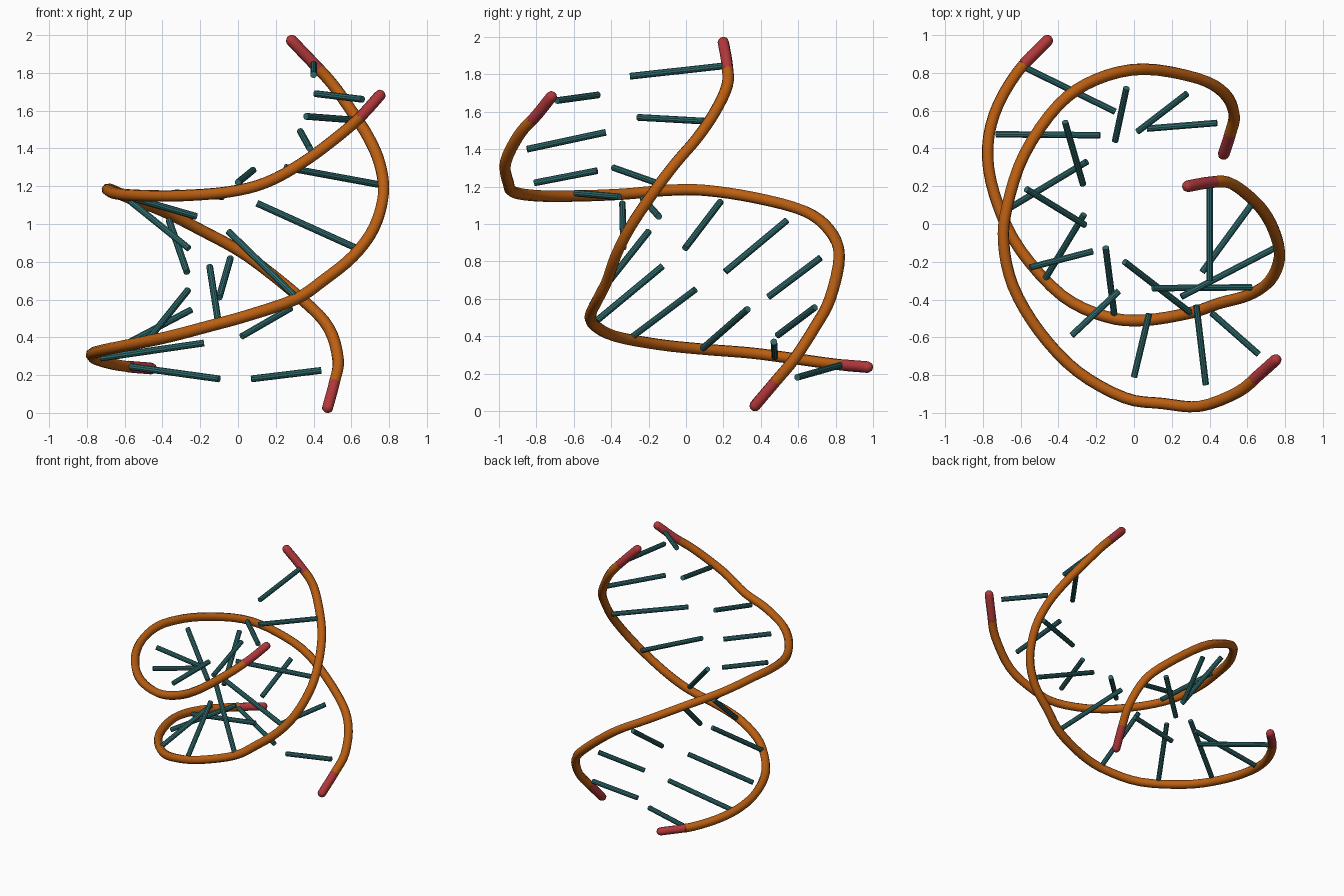
import bpy, math
from mathutils import Vector

if "Cube" in bpy.data.objects:
    bpy.data.objects.remove(bpy.data.objects["Cube"])

TUBE_R, ROD_R = 0.031, 0.018

def material(name, rgb):
    m = bpy.data.materials.new(name)
    m.diffuse_color = (*rgb, 1)
    m.use_nodes = True
    m.node_tree.nodes["Principled BSDF"].inputs["Base Color"].default_value = m.diffuse_color
    return m

ORANGE = material("orange", (0.50, 0.115, 0.006))
RED = material("red", (0.45, 0.04, 0.045))
TEAL = material("teal", (0.03, 0.15, 0.155))

def smooth_path(pts, steps=4):
    """Catmull-Rom samples through the control points."""
    p = [Vector(v) for v in pts]
    p = [2 * p[0] - p[1]] + p + [2 * p[-1] - p[-2]]
    out = []
    for a, b, c, d in zip(p, p[1:], p[2:], p[3:]):
        for i in range(steps):
            t = i / steps
            out.append(0.5 * (2 * b + (c - a) * t + (2 * a - 5 * b + 4 * c - d) * t ** 2
                              + (3 * b - a - 3 * c + d) * t ** 3))
    return out + [p[-2]]

def tube(name, path, mat, round_start=False):
    pts = [(v, 1.0) for v in path]
    if round_start:
        back = (path[0] - path[1]).normalized() * TUBE_R
        pts = [(path[0] + back * math.sin(a), math.cos(a))
               for a in (1.45, 1.1, 0.75, 0.4)] + pts
    cu = bpy.data.curves.new(name, 'CURVE')
    cu.dimensions = '3D'
    cu.bevel_depth, cu.bevel_resolution, cu.use_fill_caps = TUBE_R, 2, True
    s = cu.splines.new('POLY')
    s.points.add(len(pts) - 1)
    for q, (v, r) in zip(s.points, pts):
        q.co, q.radius = (*v, 1), r
    s.use_smooth = True
    cu.materials.append(mat)
    bpy.context.collection.objects.link(bpy.data.objects.new(name, cu))

def rod(name, a, b):
    a, b = Vector(a), Vector(b)
    bpy.ops.mesh.primitive_cylinder_add(vertices=10, radius=ROD_R, depth=(b - a).length,
                                        location=(a + b) / 2)
    o = bpy.context.object
    o.name = name
    o.rotation_euler = (b - a).to_track_quat('Z', 'Y').to_euler()
    o.data.materials.append(TEAL)
    bpy.ops.object.shade_smooth_by_angle()

def strand(name, pts, tip=0.17):
    path = smooth_path(pts)
    n = next(i for i, v in enumerate(path) if (v - path[0]).length > tip)
    m = next(i for i, v in enumerate(path[::-1]) if (v - path[-1]).length > tip)
    tube(name + "_backbone", path[n:len(path) - m], ORANGE)
    tube(name + "_start_tip", path[:n + 1], RED, True)
    tube(name + "_end_tip", path[::-1][:m + 1], RED, True)

# First backbone, bottom to top
strand("first", [
    (.475, .37, .03), (.51, .48, .16), (.53, .58, .28), (.48, .69, .45), (.34, .77, .60),
    (.05, .82, .83), (-.2, .765, .97), (-.4, .63, 1.07), (-.58, .37, 1.14), (-.67, .1, 1.18),
    (-.69, -.1, 1.18), (-.64, -.33, 1.16), (-.5, -.57, 1.15), (-.3, -.78, 1.15),
    (-.05, -.92, 1.17), (.15, -.95, 1.22), (.35, -.965, 1.33), (.55, -.89, 1.48),
    (.66, -.80, 1.58), (.75, -.72, 1.68)])

# Second backbone, top to bottom
strand("second", [
    (.285, .20, 1.97), (.40, .22, 1.85), (.50, .22, 1.74), (.60, .155, 1.60), (.69, .06, 1.46),
    (.75, -.06, 1.32), (.77, -.18, 1.16), (.72, -.30, .98), (.61, -.375, .83),
    (.45, -.42, .70), (.30, -.47, .60), (.05, -.51, .515), (-.15, -.49, .46),
    (-.38, -.38, .40), (-.6, -.14, .355), (-.72, .1, .33), (-.775, .35, .31),
    (-.74, .58, .28), (-.62, .80, .25), (-.46, .97, .235)])

# Rungs of the first strand
for i, (a, b) in enumerate([
        ((.07, .505, .18), (.44, .535, .225)), ((.02, .49, .405), (.28, .69, .555)),
        ((-.1, .44, .61), (-.04, .72, .82)), ((-.27, .21, .745), (-.365, .54, 1.02)),
        ((-.26, -.005, .87), (-.57, .185, 1.12)), ((-.22, -.145, 1.04), (-.55, -.23, 1.135)),
        ((-.08, -.355, 1.145), (-.33, -.59, 1.165)), ((.08, -.475, 1.285), (.0, -.81, 1.22)),
        ((.33, -.43, 1.49), (.38, -.85, 1.40)), ((.41, -.47, 1.69), (.66, -.69, 1.66))]):
    rod(f"first_rung_{i + 1}", a, b)

# Rungs of the second strand
for i, (a, b) in enumerate([
        ((-.1, .595, .18), (-.57, .825, .245)), ((-.18, .47, .37), (-.73, .475, .29)),
        ((-.25, .33, .545), (-.65, .09, .335)), ((-.265, .05, .65), (-.47, -.29, .395)),
        ((-.15, -.125, .775), (-.105, -.475, .485)), ((-.05, -.2, .96), (.3, -.47, .62)),
        ((.1, -.34, 1.11), (.62, -.335, .875)), ((.25, -.385, 1.3), (.74, -.13, 1.21)),
        ((.36, -.255, 1.57), (.62, .1, 1.55)), ((.4, -.3, 1.79), (.4, .2, 1.845))]):
    rod(f"second_rung_{i + 1}", a, b)
